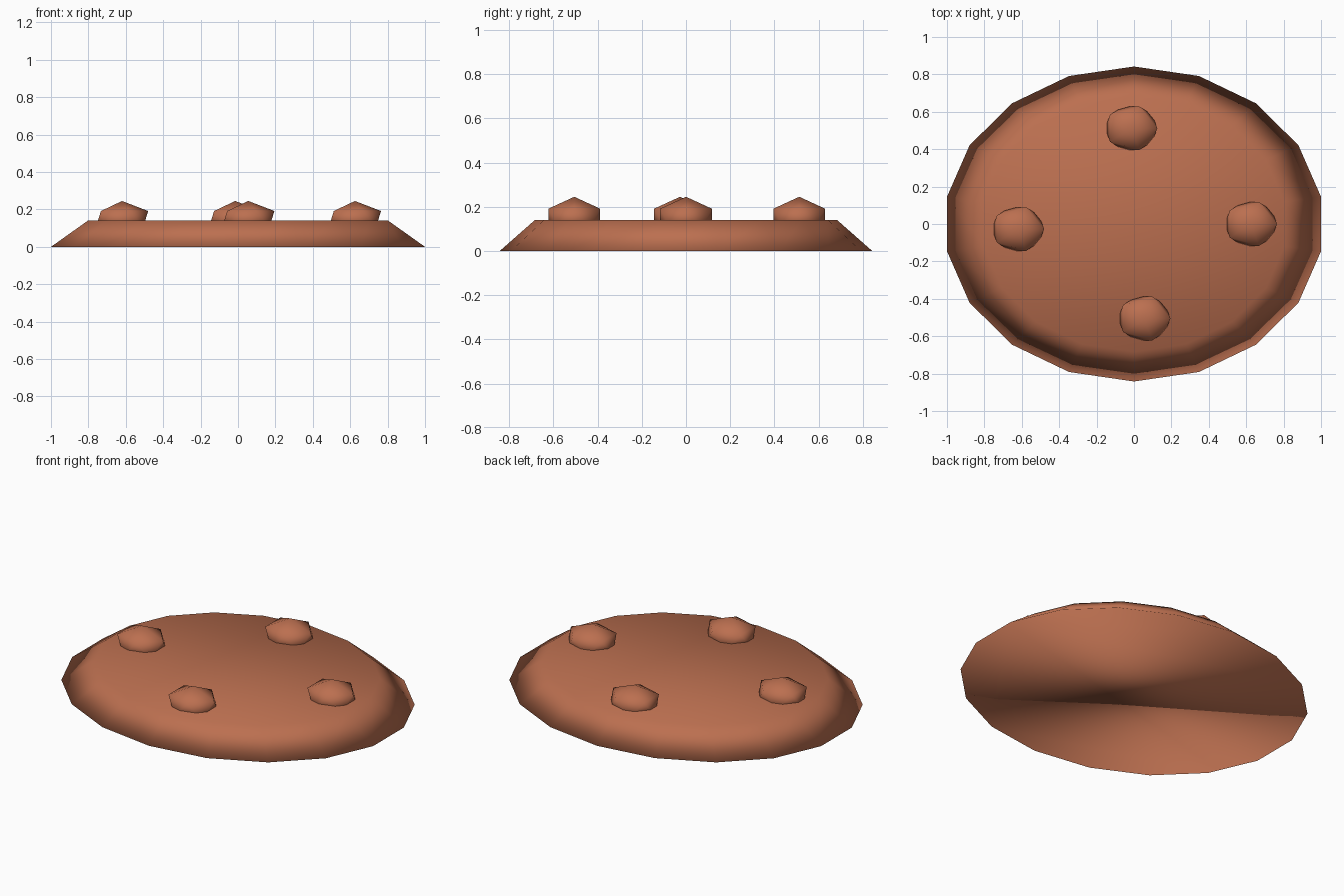
import bpy
import math

if "Cube" in bpy.data.objects:
    bpy.data.objects.remove(bpy.data.objects["Cube"])

clay = bpy.data.materials.new("terracotta")
clay.diffuse_color = (0.50, 0.16, 0.08, 1)
clay.use_nodes = True
clay.node_tree.nodes["Principled BSDF"].inputs["Base Color"].default_value = clay.diffuse_color


def finish(obj, name):
    """Name, colour and fully smooth-shade a part."""
    obj.name = name
    obj.data.name = name
    obj.data.materials.append(clay)
    for p in obj.data.polygons:
        p.use_smooth = True


# Oval tapered body: 18-sided, flat top and bottom
HEIGHT, SIDES = 0.14, 18
rings = [(1.015, 0.842, 0.0), (0.815, 0.683, HEIGHT)]
verts = []
for rx, ry, z in rings:
    for i in range(SIDES):
        a = math.pi / 2 + 2 * math.pi * i / SIDES
        verts.append((rx * math.cos(a), ry * math.sin(a), z))
faces = [(i, (i + 1) % SIDES, SIDES + (i + 1) % SIDES, SIDES + i) for i in range(SIDES)]
faces.append(tuple(reversed(range(SIDES))))
faces.append(tuple(range(SIDES, 2 * SIDES)))
mesh = bpy.data.meshes.new("body")
mesh.from_pydata(verts, [], faces)
body = bpy.data.objects.new("body", mesh)
bpy.context.collection.objects.link(body)
finish(body, "body")

# Four low-poly knobs half sunk into the top
knobs = {"back": (-0.015, 0.512), "front": (0.055, -0.505),
         "left": (-0.62, -0.027), "right": (0.625, 0.0)}
for side, (x, y) in knobs.items():
    bpy.ops.mesh.primitive_ico_sphere_add(subdivisions=1, radius=1, location=(x, y, 0.148))
    knob = bpy.context.object
    knob.scale = (0.156, 0.137, 0.097)
    finish(knob, side + "_knob")
